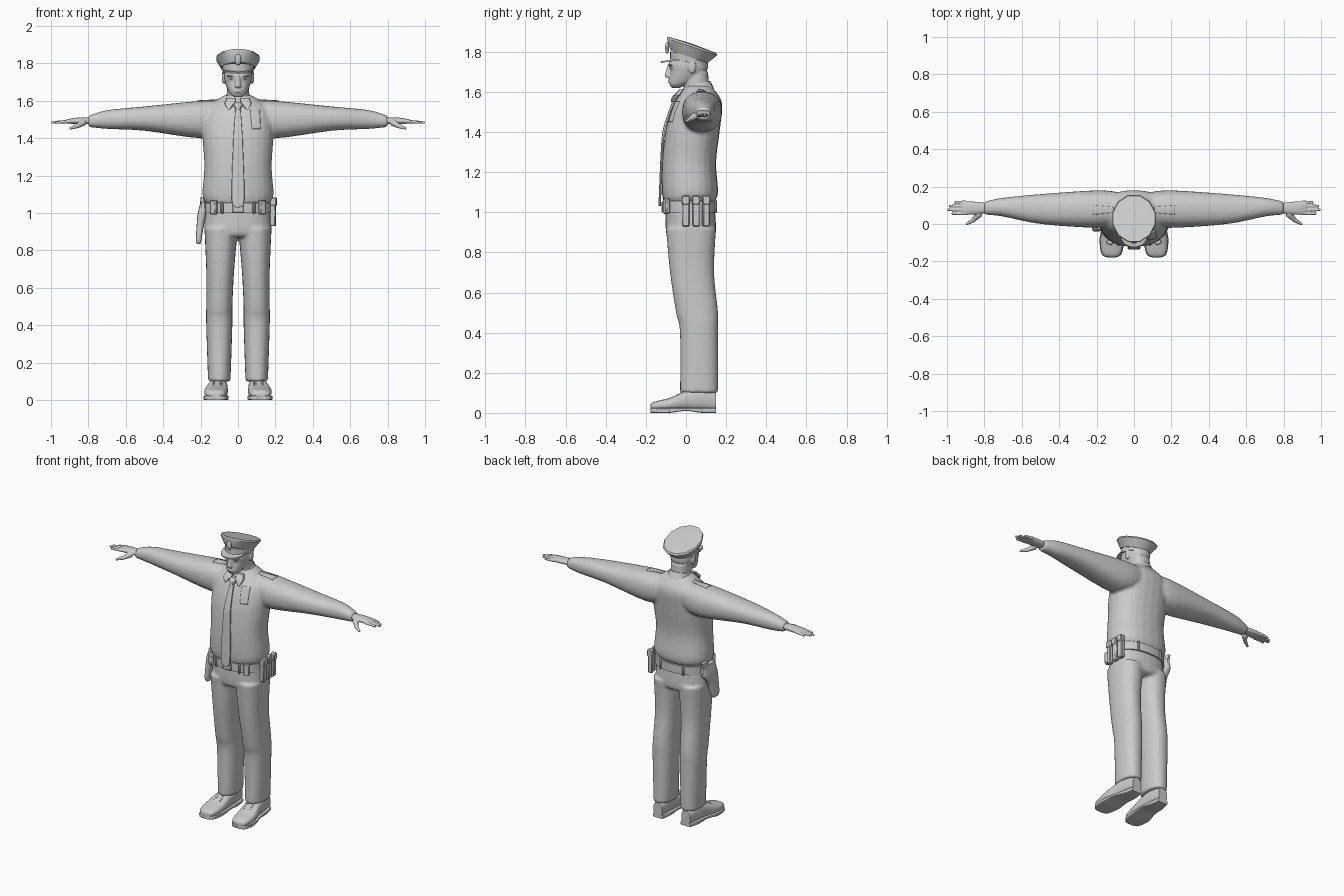
import bpy, bmesh, math
from mathutils import Matrix, Vector

if "Cube" in bpy.data.objects:
    bpy.data.objects.remove(bpy.data.objects["Cube"])

SHADE = (0.6, 0.6, 0.6, 1)
grey = bpy.data.materials.new("plain grey")
grey.use_nodes = True
grey.diffuse_color = SHADE
grey.node_tree.nodes["Principled BSDF"].inputs["Base Color"].default_value = SHADE
SIDES = {"left": 1, "right": -1}


def spline_rows(rows, steps):
    """Fill in rows between the given ones with a smooth spline."""
    out = []
    last = len(rows) - 1
    for i in range(last):
        before, start, end, after = (rows[max(0, min(last, k))] for k in range(i - 1, i + 3))
        for step in range(steps):
            t = step / steps
            row = []
            for a, b, c, d in zip(before, start, end, after):
                curve = 2 * a - 5 * b + 4 * c - d + t * (3 * (b - c) + d - a)
                row.append(b + t / 2 * (c - a + t * curve))
            out.append(row)
    return out + [rows[-1]]


def loft(bm, rows, axis="z", side=1, sides=24, power=2.3, steps=4, tilt=0, phase=0):
    """Skin rounded rings given as position, low, high, low, high."""
    along = "xyz".index(axis)
    first, second = (k for k in range(3) if k != along)
    rings = []
    for position, left, right, low, high in spline_rows(rows, steps):
        ring = []
        for k in range(sides):
            angle = math.tau * (k + phase) / sides
            u, v = (math.copysign(abs(w) ** (2 / power), w) for w in (math.cos(angle), math.sin(angle)))
            point = Vector()
            point[along] = position
            point[first] = (left + right + u * (right - left)) / 2
            point[second] = (low + high + v * (high - low)) / 2
            point.z += tilt * point.y
            point.x *= side
            ring.append(bm.verts.new(point))
        rings.append(ring)
    for lower, upper in zip(rings, rings[1:]):
        for k in range(sides):
            bm.faces.new((lower[k - 1], lower[k], upper[k], upper[k - 1]))
    bm.faces.new(rings[0])
    bm.faces.new(rings[-1])


def body(bm, rows, **options):
    """Loft a part that is even about the middle: height, half width, front, back."""
    loft(bm, [(z, -width, width, front, back) for z, width, front, back in rows], **options)


def blob(bm, place, radii):
    matrix = Matrix.Translation(place) @ Matrix.Diagonal((*radii, 1))
    bmesh.ops.create_uvsphere(bm, u_segments=16, v_segments=12, radius=1, matrix=matrix)


def digit(bm, start, end, thick, thin):
    """Tapered rod with round ends, for fingers and thumbs."""
    start, end = Vector(start), Vector(end)
    way = end - start
    turn = way.to_track_quat("Z", "Y").to_matrix().to_4x4()
    bmesh.ops.create_cone(bm, cap_ends=True, segments=16, radius1=thick, radius2=thin,
                          depth=way.length, matrix=Matrix.Translation((start + end) / 2) @ turn)
    blob(bm, start, [thick] * 3)
    blob(bm, end, [thin] * 3)


def box(bm, place, size, turn=0):
    matrix = Matrix.Translation(place) @ Matrix.Rotation(turn, 4, "Z") @ Matrix.Diagonal((*size, 1))
    bmesh.ops.create_cube(bm, size=1, matrix=matrix)


def finish(name, bm, voxel=0, bevel=0, relax=3):
    """Make the object; a voxel size fuses its pieces into one skin."""
    bmesh.ops.recalc_face_normals(bm, faces=bm.faces[:])
    mesh = bpy.data.meshes.new(name)
    bm.to_mesh(mesh)
    bm.free()
    mesh.materials.append(grey)
    part = bpy.data.objects.new(name, mesh)
    bpy.context.collection.objects.link(part)
    bpy.ops.object.select_all(action="DESELECT")
    part.select_set(True)
    bpy.context.view_layer.objects.active = part
    bpy.ops.object.shade_smooth_by_angle(angle=math.radians(35))
    if voxel:
        fuse = part.modifiers.new("fuse", "REMESH")
        fuse.mode = "VOXEL"
        fuse.voxel_size = voxel
        fuse.use_smooth_shade = True
        part.modifiers.new("soften", "SMOOTH").iterations = relax
    if bevel:
        part.modifiers.new("soft_edges", "BEVEL").width = bevel
    return part


def plate(name, rows, target, axis):
    """Lay a thin sheet of position, low, high rows onto the target."""
    bm = bmesh.new()
    grid = []
    for position, low, high in spline_rows(rows, 8):
        across = [low + (high - low) * k / 6 for k in range(7)]
        grid.append([bm.verts.new((a, -1, position) if axis == "y" else (position, a, 2)) for a in across])
    for row, following in zip(grid, grid[1:]):
        for k in range(6):
            bm.faces.new((row[k], row[k + 1], following[k + 1], following[k]))
    part = finish(name, bm)
    wrap = part.modifiers.new("wrap", "SHRINKWRAP")
    wrap.target = target
    wrap.wrap_method = "PROJECT"
    wrap.use_project_y = wrap.use_positive_direction = axis == "y"
    wrap.use_project_z = wrap.use_negative_direction = axis == "z"
    sheet = part.modifiers.new("thickness", "SOLIDIFY")
    sheet.thickness = 0.009
    sheet.offset = 0


# Shirt: torso and both sleeves fused
bm = bmesh.new()
body(bm, [(1.05, .17, -.11, .14), (1.1, .19, -.12, .16), (1.25, .18, -.12, .15),
          (1.42, .19, -.1, .17), (1.54, .18, -.06, .18), (1.6, .12, -.02, .15), (1.63, .07, 0, .12)])
for side in SIDES.values():
    loft(bm, [(.08, 0, .17, 1.43, 1.6), (.2, -.02, .18, 1.4, 1.6), (.5, 0, .16, 1.44, 1.57),
              (.7, .04, .14, 1.45, 1.55), (.8, .05, .12, 1.46, 1.52)], "x", side)
shirt = finish("shirt", bm, voxel=.009)

# Trousers: hips and both legs fused
bm = bmesh.new()
body(bm, [(.87, .15, -.07, .12), (.9, .18, -.1, .15), (1.06, .17, -.1, .14)])
for side in SIDES.values():
    loft(bm, [(.1, .04, .16, -.03, .16), (.4, .03, .17, -.03, .16), (.5, .03, .17, -.05, .16),
              (.7, .02, .17, -.08, .14), (.92, 0, .18, -.1, .15)], side=side)
finish("trousers", bm, voxel=.009)

# Head: skull, neck, nose, lips, brows and ears fused
bm = bmesh.new()
body(bm, [(1.55, .06, -.01, .12), (1.7, .06, -.01, .11)])
body(bm, [(1.62, .02, -.07, -.03), (1.635, .04, -.08, 0), (1.66, .055, -.085, .06),
          (1.7, .07, -.08, .1), (1.735, .075, -.085, .11), (1.79, .07, -.07, .1)])
body(bm, [(1.67, .01, -.09, -.06), (1.68, .018, -.105, -.06), (1.74, .007, -.09, -.06)], sides=12)
for z in (1.647, 1.657):
    blob(bm, (0, -.076, z), (.024, .015, .005))
for side in SIDES.values():
    blob(bm, (side * .035, -.074, 1.734), (.026, .015, .006))
    blob(bm, (side * .077, .03, 1.725), (.01, .02, .035))
finish("head", bm, voxel=.004, relax=2)

bm = bmesh.new()
for side in SIDES.values():
    blob(bm, (side * .03, -.066, 1.716), (.014, .012, .007))
finish("eyes", bm)

# Peaked cap: faceted crown, band, visor and badge
bm = bmesh.new()
body(bm, [(1.78, .09, -.08, .11), (1.835, .12, -.1, .16), (1.845, .115, -.097, .155), (1.85, .02, .01, .05)],
     sides=12, power=2, steps=1, tilt=-.34, phase=.5)
finish("cap_crown", bm)
bm = bmesh.new()
body(bm, [(1.75, .083, -.08, .11), (1.785, .085, -.08, .11)], power=2, steps=1, tilt=-.2)
finish("cap_band", bm)
bm = bmesh.new()
body(bm, [(z, .08, -.124, .09) for z in (1.762, 1.77)], steps=1, tilt=.14)
finish("cap_visor", bm)
bm = bmesh.new()
blob(bm, (0, -.094, 1.82), (.017, .01, .03))
finish("cap_badge", bm)

# Collar band with two pointed flaps
bm = bmesh.new()
body(bm, [(1.58, .08, -.04, .14), (1.625, .06, -.01, .12)], steps=1, tilt=.25)
for side in SIDES.values():
    loft(bm, [(1.55, .047, .053, -.07, -.06), (1.585, .016, .072, -.06, -.03), (1.615, .01, .06, -.03, -.01)],
         side=side, sides=12, power=4, steps=1)
finish("collar", bm)

# Tie and knot
bm = bmesh.new()
body(bm, [(z, width, front, front + .012) for z, width, front in (
    (1.03, .003, -.137), (1.07, .034, -.136), (1.35, .027, -.123), (1.45, .022, -.105), (1.57, .013, -.062))],
     sides=12, power=5)
body(bm, [(1.55, .012, -.075, -.04), (1.575, .023, -.07, -.03), (1.59, .018, -.055, -.02)], sides=12, power=3)
finish("tie", bm)

# Chest badge and shoulder straps
plate("chest_badge", [(1.45, .075, .12), (1.55, .065, .115)], shirt, "y")
for label, side in SIDES.items():
    plate(label + "_shoulder_strap", [(side * .11, .06, .09), (side * .22, .05, .1)], shirt, "z")

# Hands: palm, four fingers and thumb fused
for label, side in SIDES.items():
    bm = bmesh.new()
    loft(bm, [(.77, .06, .11, 1.475, 1.51), (.86, .05, .12, 1.475, 1.51), (.92, .05, .12, 1.48, 1.5)], "x", side)
    for k, tip in enumerate((.97, .993, .985, .955)):
        y = .056 + .02 * k
        digit(bm, (side * .9, y, 1.49), (side * tip, y, 1.484), .01, .007)
    digit(bm, (side * .83, .05, 1.482), (side * .86, .02, 1.465), .018, .012)
    digit(bm, (side * .86, .02, 1.465), (side * .895, 0, 1.453), .012, .007)
    finish(label + "_hand", bm, voxel=.0038, relax=2)

# Shoes with raised-arch soles and crossed laces
SHOE = [(-.178, .1, .14, .04), (-.16, .07, .17, .055), (-.08, .055, .18, .075),
        (0, .055, .163, .11), (.08, .06, .15, .125), (.15, .07, .135, .1)]
for label, side in SIDES.items():
    bm = bmesh.new()
    loft(bm, [(y, inner, outer, .012, top) for y, inner, outer, top in SHOE], "y", side, power=2.6)
    finish(label + "_shoe", bm)
    bm = bmesh.new()
    loft(bm, [(y, inner - .004, outer + .004, .01 if y == 0 else 0, .024) for y, inner, outer, top in SHOE],
         "y", side, power=8)
    finish(label + "_sole", bm)
    bm = bmesh.new()
    for k in range(4):
        for cross in SIDES.values():
            box(bm, (side * .11, -.055 + k * .017, .08 + k * .009), (.055, .006, .008), cross / 4)
    finish(label + "_laces", bm, bevel=.002)

# Belt and buckle
bm = bmesh.new()
body(bm, [(z, .18, -.113, .155) for z in (1, 1.055)], sides=40, steps=1)
finish("belt", bm)
bm = bmesh.new()
box(bm, (0, -.116, 1.027), (.06, .014, .05))
finish("buckle", bm, bevel=.004)

# Belt pouches: three on the left hip, with small ones and loops around the belt
bm = bmesh.new()
for k in range(3):
    y = k * .05
    turn = (y - .03) * 2
    box(bm, (.186, y, 1), (.032, .036, .14), turn)
    box(bm, (.19, y, 1.06), (.034, .04, .045), turn)
for side in SIDES.values():
    box(bm, (side * .13, -.097, 1.03), (.036, .026, .075), side / 2)
    for y, turn in ((-.11, .2), (.148, -.2)):
        box(bm, (side * .085, y, 1.028), (.015, .014, .065), side * turn)
finish("belt_pouches", bm, bevel=.005)

# Holster with grip on the right hip
bm = bmesh.new()
loft(bm, [(.835, .2, .22, -.03, .02), (.86, .195, .225, -.04, .03), (.95, .18, .22, -.04, .06),
          (1, .17, .215, -.04, .1), (1.06, .17, .2, -.03, .1)], side=-1, power=3.5)
loft(bm, [(1.03, .18, .205, .03, .095), (1.085, .18, .2, .05, .11)], side=-1, sides=16, power=3.5, steps=1)
finish("holster", bm)
